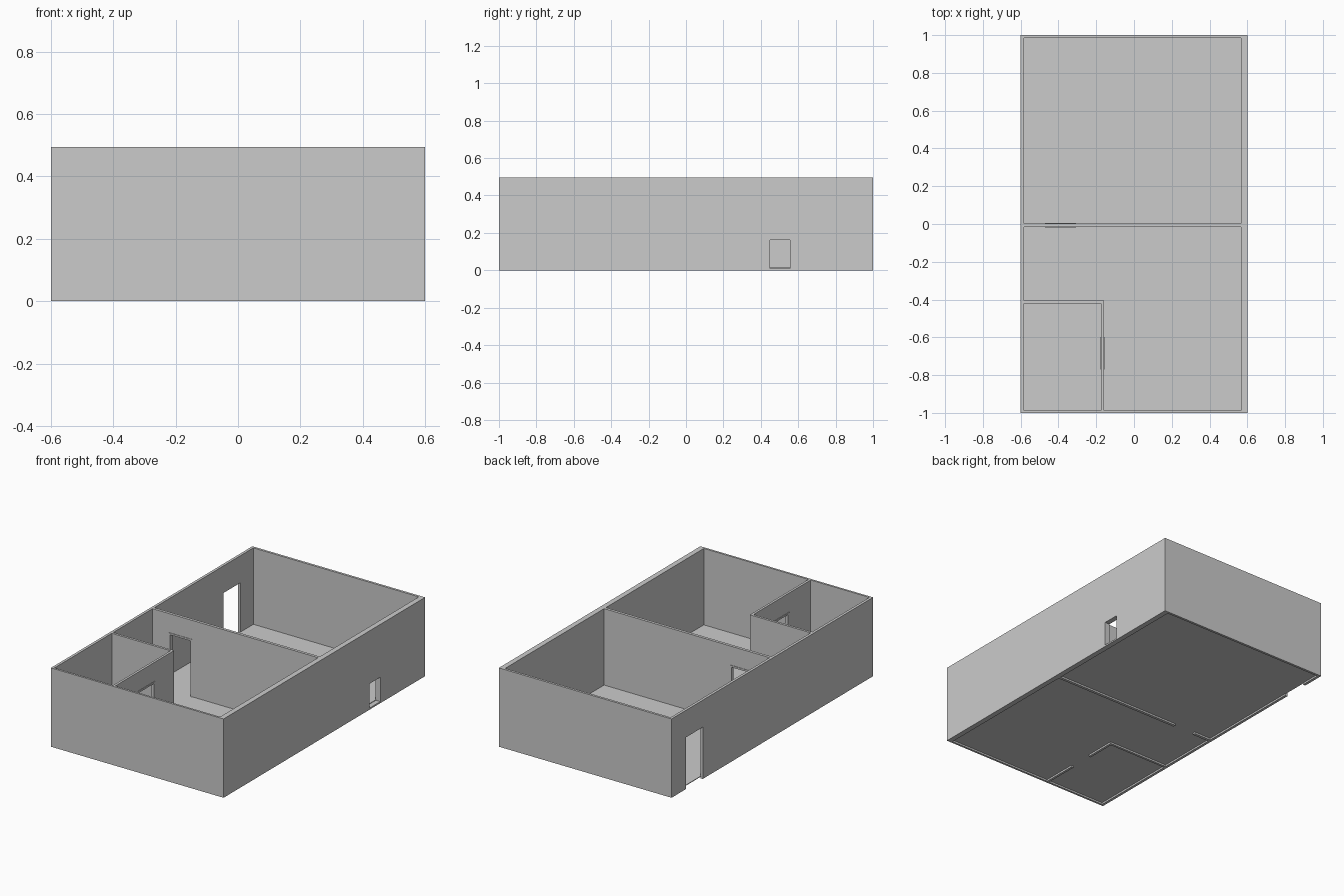
import bpy, bmesh

if "Cube" in bpy.data.objects:
    bpy.data.objects.remove(bpy.data.objects["Cube"], do_unlink=True)

H = 0.495
grey = bpy.data.materials.new("plain grey")
grey.use_nodes = True
grey.diffuse_color = (0.6, 0.6, 0.6, 1)
grey.node_tree.nodes["Principled BSDF"].inputs["Base Color"].default_value = (0.6, 0.6, 0.6, 1)


def prism(name, outline, z0, z1):
    """Extrude a plan outline from z0 to z1."""
    bm = bmesh.new()
    face = bm.faces.new([bm.verts.new((x, y, z0)) for x, y in outline])
    top = bmesh.ops.extrude_face_region(bm, geom=[face])["geom"]
    for v in top:
        if isinstance(v, bmesh.types.BMVert):
            v.co.z = z1
    bmesh.ops.recalc_face_normals(bm, faces=bm.faces)
    mesh = bpy.data.meshes.new(name)
    bm.to_mesh(mesh)
    bm.free()
    mesh.materials.append(grey)
    obj = bpy.data.objects.new(name, mesh)
    bpy.context.collection.objects.link(obj)
    return obj


def rect(x0, x1, y0, y1):
    return [(x0, y0), (x1, y0), (x1, y1), (x0, y1)]


def cut(target, outline, z0, z1):
    """Subtract a prism from the target."""
    cutter = prism("cutter", outline, z0, z1)
    cutter.hide_render = True
    mod = target.modifiers.new("cut", "BOOLEAN")
    mod.operation = "DIFFERENCE"
    mod.solver = "EXACT"
    mod.object = cutter
    bpy.context.view_layer.objects.active = target
    bpy.ops.object.modifier_apply(modifier=mod.name)
    bpy.data.objects.remove(cutter, do_unlink=True)


# Walls: solid block with the rooms cut out
walls = prism("walls", rect(-0.6, 0.6, -1, 1), 0, H)
left, right, front, back = -0.583, 0.567, -0.987, 0.985
back_room = rect(left, right, 0.003, back)
small_room = rect(left, -0.175, front, -0.42)
hall = [(-0.16, front), (right, front), (right, -0.015),
        (left, -0.015), (left, -0.405), (-0.16, -0.405)]
for room in (back_room, small_room, hall):
    cut(walls, room, -0.1, H + 0.1)

# Doorways and the low window
cut(walls, rect(-0.7, -0.5, 0.69, 0.855), -0.1, 0.325)
cut(walls, rect(-0.465, -0.315, -0.05, 0.05), -0.1, 0.37)
cut(walls, rect(-0.2, -0.13, -0.765, -0.605), -0.1, 0.37)
cut(walls, rect(0.5, 0.7, 0.45, 0.555), 0.01, 0.163)

# Floor, set just above the wall bottoms
prism("floor", rect(left - 0.004, right + 0.004, front - 0.004, back + 0.004), 0.011, 0.015)

# Thin frames around the interior doorways
for name, outer, inner in (
    ("hall_door_frame", rect(-0.472, -0.308, -0.018, 0.006), rect(-0.461, -0.319, -0.1, 0.1)),
    ("small_room_door_frame", rect(-0.178, -0.157, -0.771, -0.599), rect(-0.3, 0, -0.76, -0.61)),
):
    frame = prism(name, outer, 0.013, 0.376)
    cut(frame, inner, -0.1, 0.365)
